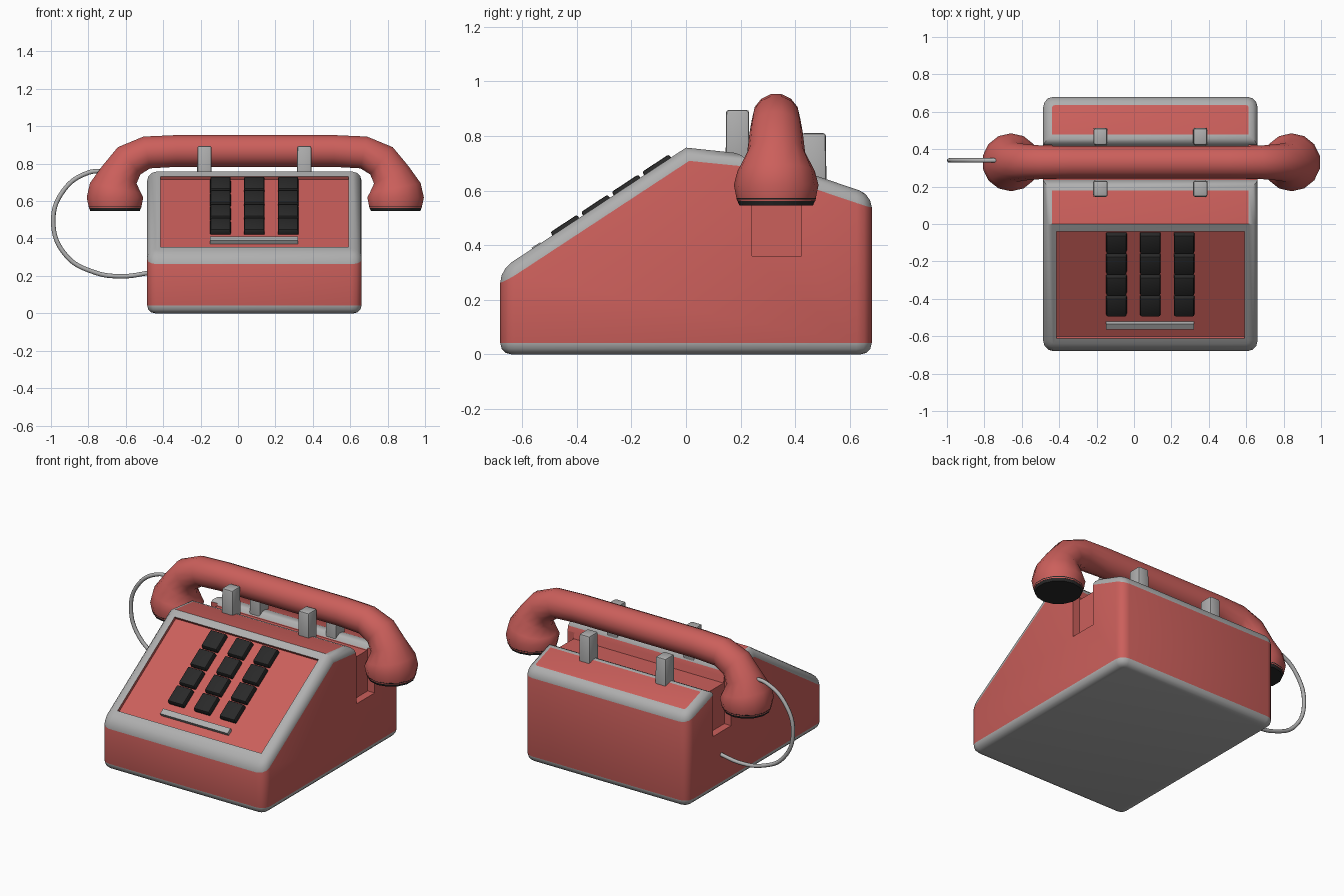
import bpy, bmesh, math
from mathutils import Vector, Matrix

if "Cube" in bpy.data.objects:
    bpy.data.objects.remove(bpy.data.objects["Cube"])

CX = 0.0875  # middle of the body in x


def material(name, rgb):
    m = bpy.data.materials.new(name)
    m.diffuse_color = (*rgb, 1)
    m.use_nodes = True
    m.node_tree.nodes["Principled BSDF"].inputs["Base Color"].default_value = m.diffuse_color
    return m


RED = material("red plastic", (0.60, 0.115, 0.105))
GREY = material("grey trim", (0.43, 0.43, 0.43))
BLACK = material("black plastic", (0.022, 0.022, 0.022))


def finish(name, bm, mats, angle=35):
    bmesh.ops.recalc_face_normals(bm, faces=bm.faces)
    me = bpy.data.meshes.new(name)
    bm.to_mesh(me)
    bm.free()
    for m in mats:
        me.materials.append(m)
    ob = bpy.data.objects.new(name, me)
    bpy.context.collection.objects.link(ob)
    smooth(ob, angle)
    return ob


def smooth(ob, angle):
    bpy.ops.object.select_all(action='DESELECT')
    ob.select_set(True)
    bpy.context.view_layer.objects.active = ob
    bpy.ops.object.shade_smooth_by_angle(angle=math.radians(angle))


def box(name, lo, hi, mat, matrix=Matrix(), bevel=0.0, taper=1.0):
    """Box between two corners, top narrowed by taper, then moved by matrix."""
    lo, hi = Vector(lo), Vector(hi)
    mid, size = (lo + hi) / 2, hi - lo
    bm = bmesh.new()
    bmesh.ops.create_cube(bm, size=1)
    for v in bm.verts:
        k = taper if v.co.z > 0 else 1
        v.co = Vector((v.co.x * size.x * k, v.co.y * size.y * k, v.co.z * size.z)) + mid
    if bevel:
        bmesh.ops.bevel(bm, geom=bm.edges[:], offset=bevel, segments=2,
                        profile=0.5, affect='EDGES')
    bm.transform(matrix)
    return finish(name, bm, [mat])


def cut(ob, cutter):
    cutter.hide_render = True
    mod = ob.modifiers.new("cut", 'BOOLEAN')
    mod.operation, mod.solver, mod.object = 'DIFFERENCE', 'EXACT', cutter
    bpy.context.view_layer.objects.active = ob
    bpy.ops.object.modifier_apply(modifier=mod.name)
    bpy.data.objects.remove(cutter)


# Body: side profile (y, z) with a cradle trough, extruded across x
profile = [(-0.68, 0), (-0.68, 0.31), (0, 0.757), (0.225, 0.733), (0.25, 0.62),
           (0.415, 0.62), (0.435, 0.668), (0.68, 0.585), (0.68, 0)]
bm = bmesh.new()
face = bm.faces.new([bm.verts.new((CX - 0.573, y, z)) for y, z in profile])
new = bmesh.ops.extrude_face_region(bm, geom=[face])["geom"]
bmesh.ops.translate(bm, vec=(1.146, 0, 0), verts=[g for g in new if isinstance(g, bmesh.types.BMVert)])
bmesh.ops.recalc_face_normals(bm, faces=bm.faces)

# Rounded upright corners
upright = [e for e in bm.edges
           if all(abs(abs(v.co.y) - 0.68) < 0.001 for v in e.verts)
           and abs(e.verts[0].co.z - e.verts[1].co.z) > 0.2]
bmesh.ops.bevel(bm, geom=upright, offset=0.055, segments=3, profile=0.5, affect='EDGES')
bm.normal_update()


def is_top(f):
    trough = all(0.2 < v.co.y < 0.45 for v in f.verts)
    return f.normal.z > 0.5 and not trough


def borders(test):
    return [e for e in bm.edges if sorted(test(f) for f in e.link_faces) == [False, True]]


# Grey rounded rim around the top panels, grey skirt and underside
bmesh.ops.bevel(bm, geom=borders(is_top), offset=0.047, segments=3, profile=0.5,
                affect='EDGES', material=1, clamp_overlap=False)
bm.normal_update()
bmesh.ops.bevel(bm, geom=borders(lambda f: f.normal.z < -0.9), offset=0.042, segments=3,
                profile=0.5, affect='EDGES', material=1, clamp_overlap=False)
bm.normal_update()
for f in bm.faces:
    slope = f.normal.y < -0.4 and f.normal.z > 0.7 and f.calc_area() > 0.2
    if f.normal.z < -0.9 or slope:
        f.material_index = 1
body = finish("body", bm, [RED, GREY])

# Slanted frame: local x across, local y up the slope, local z out of the panel
tilt = math.atan2(0.757 - 0.31, 0.68)
SLOPE = Matrix.Translation((0, 0, 0.757)) @ Matrix.Rotation(tilt, 4, 'X')
ALONG = 1 / math.cos(tilt)

# Sunken key panel and the hollows beside the cradle
cut(body, box("panel_cutter", (-0.415, -0.612 * ALONG, -0.018), (0.592, -0.04 * ALONG, 0.1), RED, SLOPE))
for s in (-1, 1):
    a, b = CX + s * 0.525, CX + s * 0.70
    cut(body, box("hollow_cutter", (min(a, b), 0.242, 0.36), (max(a, b), 0.423, 0.72), RED))
smooth(body, 35)

# Keys
for row in range(4):
    for col in range(3):
        x = -0.15 + col * 0.181
        y = (-0.053 - row * 0.112) * ALONG
        box("key", (x, y - 0.102 * ALONG, -0.02), (x + 0.112, y, 0.014), BLACK,
            SLOPE, bevel=0.006, taper=0.94)

# Label strip below the keys
box("label_strip", (-0.15, -0.563 * ALONG, -0.02), (0.322, -0.532 * ALONG, 0.004), GREY, SLOPE)

# Cradle posts
for s in (-1, 1):
    x = CX + s * 0.267
    box("front_post", (x - 0.039, 0.145, 0.68), (x + 0.039, 0.232, 0.895), GREY, bevel=0.01, taper=0.97)
    box("rear_post", (x - 0.039, 0.42, 0.56), (x + 0.039, 0.515, 0.81), GREY, bevel=0.01, taper=0.93)

# Handset: rings along one half of the grip (x, z, radius), mirrored
half = [(0.42, 0.868, 0.087), (0.58, 0.86, 0.089), (0.675, 0.815, 0.097),
        (0.727, 0.74, 0.106), (0.748, 0.67, 0.142), (0.75, 0.62, 0.155),
        (0.75, 0.562, 0.143)]
path = [(-x, z, r) for x, z, r in reversed(half)] + half
HY, SIDES = 0.33, 14
bm = bmesh.new()
rings = []
for i, (x, z, r) in enumerate(path):
    p, q = path[max(i - 1, 0)], path[min(i + 1, len(path) - 1)]
    d = Vector((q[0] - p[0], 0, q[1] - p[1])).normalized()
    if i in (0, 1, len(path) - 2, len(path) - 1):  # level cup rings
        d = Vector((0, 0, 1 if i < 2 else -1))
    side = Vector((0, 1, 0))
    up = d.cross(side)
    rings.append([bm.verts.new(Vector((x + 0.0925, HY, z))
                               + r * (math.cos(t) * side + math.sin(t) * up))
                  for t in (2 * math.pi * k / SIDES for k in range(SIDES))])
for a, b in zip(rings, rings[1:]):
    for k in range(SIDES):
        n = (k + 1) % SIDES
        bm.faces.new((a[k], a[n], b[n], b[k]))
bm.faces.new(rings[0])
bm.faces.new(rings[-1])
finish("handset", bm, [RED], 50)

# Black ear and mouth discs
for s in (-1, 1):
    bm = bmesh.new()
    bmesh.ops.create_cone(bm, cap_ends=True, segments=SIDES, radius1=0.135, radius2=0.146, depth=0.026,
                          matrix=Matrix.Translation((0.0925 + s * 0.75, HY, 0.559)))
    finish("handset_disc", bm, [BLACK])

# Cord looping from the handset to the side of the body
cu = bpy.data.curves.new("cord", 'CURVE')
cu.dimensions = '3D'
cu.bevel_depth, cu.bevel_resolution, cu.resolution_u = 0.012, 2, 8
sp = cu.splines.new('BEZIER')
pts = [(-0.70, 0.76), (-0.80, 0.752), (-0.93, 0.66), (-0.988, 0.49), (-0.92, 0.31),
       (-0.77, 0.22), (-0.62, 0.198), (-0.47, 0.217)]
sp.bezier_points.add(len(pts) - 1)
for b, (x, z) in zip(sp.bezier_points, pts):
    b.co = (x, 0.34, z)
    b.handle_left_type = b.handle_right_type = 'AUTO'
cu.materials.append(GREY)
bpy.context.collection.objects.link(bpy.data.objects.new("cord", cu))
